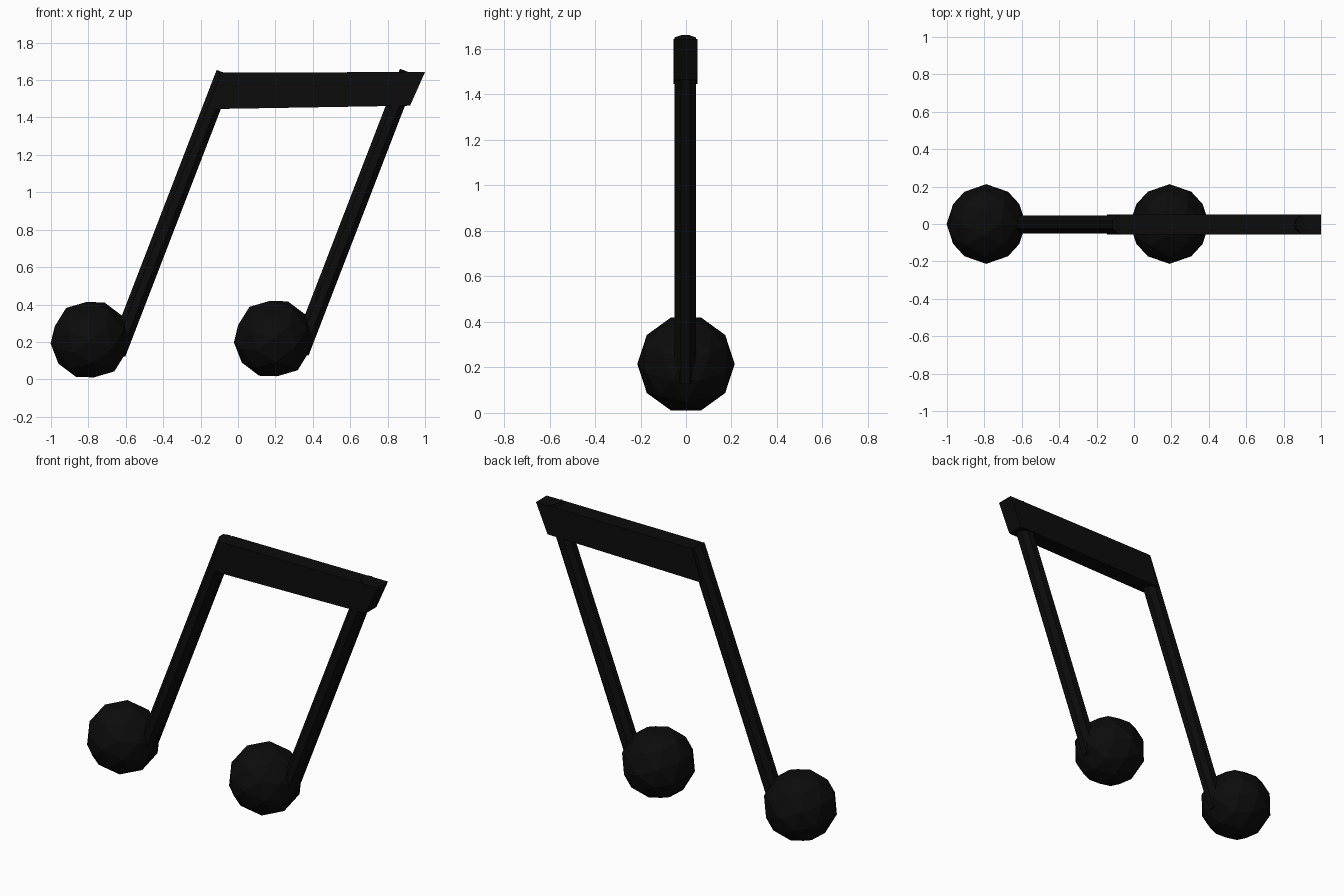
import bpy, bmesh, math
from mathutils import Vector

if "Cube" in bpy.data.objects:
    bpy.data.objects.remove(bpy.data.objects["Cube"])

black = bpy.data.materials.new("black")
black.diffuse_color = (0.0035, 0.0035, 0.0035, 1)
black.use_nodes = True
black.node_tree.nodes["Principled BSDF"].inputs["Base Color"].default_value = black.diffuse_color

TILT = math.radians(21.1)   # lean of the stems towards +x
SPACING = 0.98              # distance between the two notes


def finish(name):
    ob = bpy.context.object
    ob.name = name
    ob.data.materials.append(black)
    return ob


for side, dx, dz in (("left", 0.0, 0.0), ("right", SPACING, 0.006)):
    # round note head, leaning with the stem
    bpy.ops.mesh.primitive_ico_sphere_add(
        subdivisions=2, radius=0.213,
        location=(-0.79 + dx, 0, 0.212 + dz), rotation=(0, TILT, 0))
    finish(side + "_note_head")

    # slanted eight-sided stem
    a = Vector((-0.648 + dx, -0.003, 0.138 + dz))
    b = Vector((-0.069 + dx, -0.003, 1.637 + dz))
    bpy.ops.mesh.primitive_cylinder_add(
        vertices=8, radius=0.052, depth=(b - a).length,
        location=(a + b) / 2, rotation=(0, TILT, 0))
    stem = finish(side + "_stem")
    # turn the octagon so that flats face front and sides
    turn = math.radians(22.5)
    if any(abs(v.co.x) < 1e-4 for v in stem.data.vertices):
        for v in stem.data.vertices:
            x, y = v.co.x, v.co.y
            v.co.x = x * math.cos(turn) - y * math.sin(turn)
            v.co.y = x * math.sin(turn) + y * math.cos(turn)

# beam joining the stems: slanted profile extruded in y
profile = [(-0.145, 1.445), (0.92, 1.463), (1.0, 1.643), (-0.075, 1.64)]
bm = bmesh.new()
face = bm.faces.new([bm.verts.new((x, -0.055, z)) for x, z in profile])
out = bmesh.ops.extrude_face_region(bm, geom=[face])
bmesh.ops.translate(bm, vec=(0, 0.106, 0),
                    verts=[g for g in out["geom"] if isinstance(g, bmesh.types.BMVert)])
bmesh.ops.recalc_face_normals(bm, faces=bm.faces)
mesh = bpy.data.meshes.new("beam")
bm.to_mesh(mesh)
bm.free()
beam = bpy.data.objects.new("beam", mesh)
mesh.materials.append(black)
bpy.context.collection.objects.link(beam)
